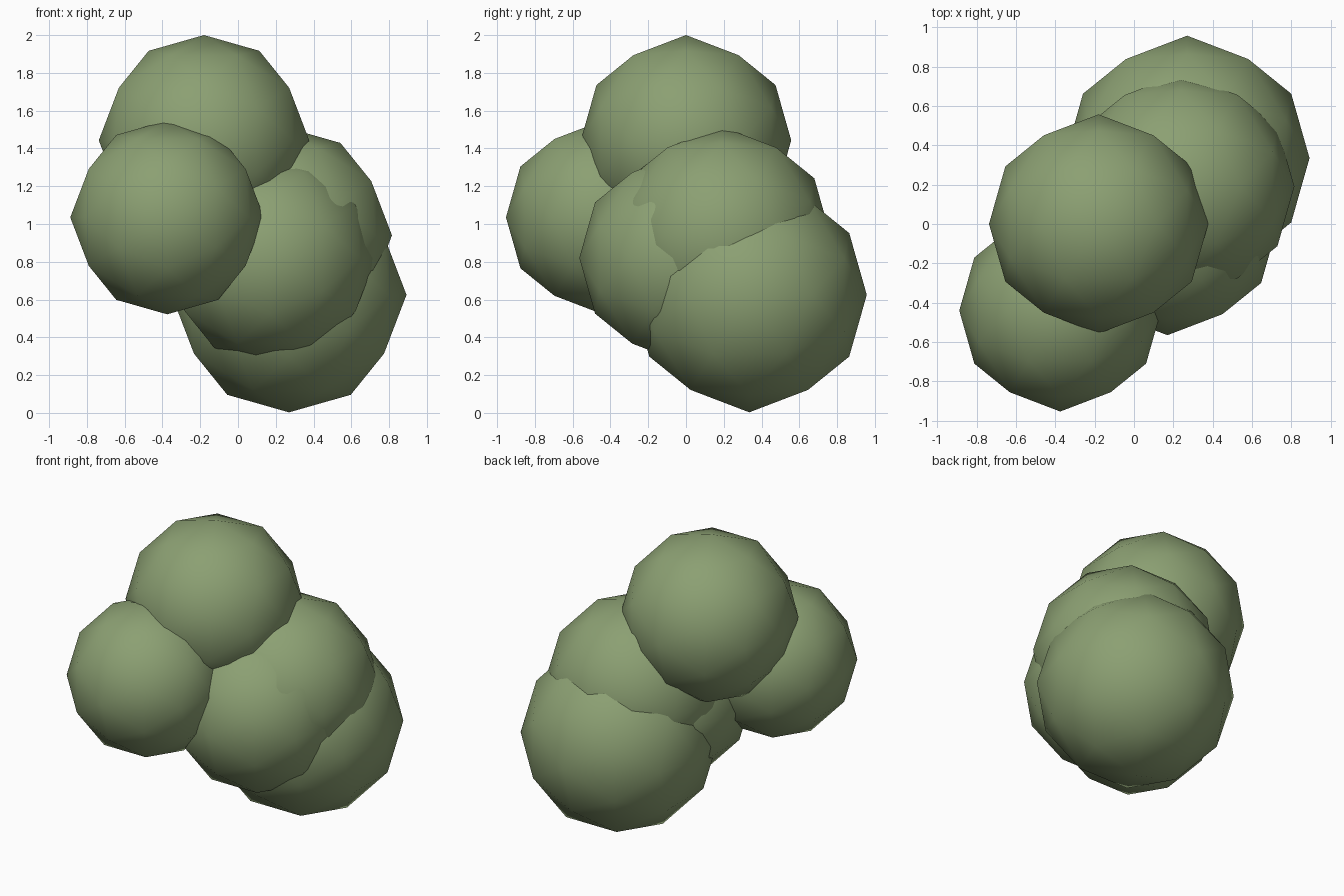
import bpy, bmesh

if "Cube" in bpy.data.objects:
    bpy.data.objects.remove(bpy.data.objects["Cube"])

T = (1 + 5 ** 0.5) / 2

leaf = bpy.data.materials.new("leaf_green")
leaf.diffuse_color = (0.26, 0.35, 0.17, 1)
leaf.use_nodes = True
leaf.node_tree.nodes["Principled BSDF"].inputs["Base Color"].default_value = leaf.diffuse_color


def clump(name, centre, radius):
    """Smooth-shaded icosphere (80 faces) with its two-fold axes on x, y, z."""
    bm = bmesh.new()
    for a in (-1, 1):
        for b in (-T, T):
            for co in ((a, 0, b), (0, b, a), (b, a, 0)):
                bm.verts.new(co)
    bmesh.ops.convex_hull(bm, input=bm.verts[:])
    bmesh.ops.subdivide_edges(bm, edges=bm.edges[:], cuts=1, use_grid_fill=True)
    for v in bm.verts:
        v.co = v.co.normalized() * radius
    bmesh.ops.recalc_face_normals(bm, faces=bm.faces[:])
    for f in bm.faces:
        f.smooth = True
    mesh = bpy.data.meshes.new(name)
    bm.to_mesh(mesh)
    bm.free()
    mesh.materials.append(leaf)
    ob = bpy.data.objects.new(name, mesh)
    ob.location = centre
    bpy.context.collection.objects.link(ob)


# Overlapping foliage balls of the bush
clump("top_clump", (-0.18, 0.0, 1.443), 0.557)
clump("front_left_clump", (-0.375, -0.44, 1.035), 0.513)
clump("lower_back_clump", (0.27, 0.335, 0.625), 0.622)
clump("upper_right_clump", (0.24, 0.19, 0.94), 0.575)
clump("front_centre_clump", (0.17, -0.005, 0.82), 0.56)
